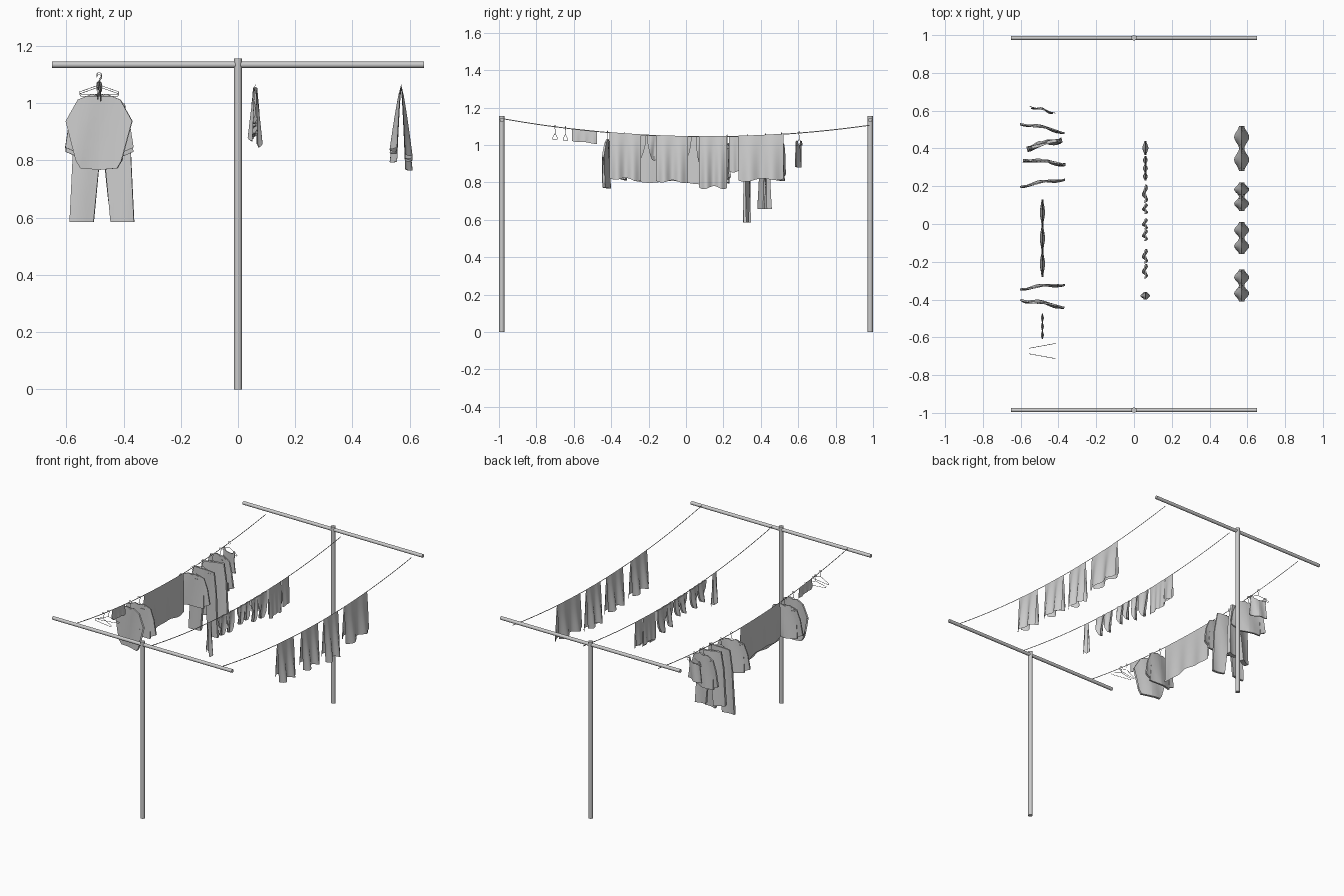
import bpy, bmesh, math
from mathutils import Matrix, Vector

cube = bpy.data.objects.get("Cube")
if cube:
    bpy.data.objects.remove(cube, do_unlink=True)

grey = bpy.data.materials.new("plain grey")
grey.use_nodes = True
grey.diffuse_color = (0.6, 0.6, 0.6, 1)
grey.node_tree.nodes["Principled BSDF"].inputs["Base Color"].default_value = (0.6, 0.6, 0.6, 1)

LEFT, MIDDLE, RIGHT = 0.57, 0.06, -0.485     # x of the three lines


def line_z(y):
    """Height of the sagging line."""
    return 1.045 - 0.018 * y + 0.081 * y * y


def finish(bm, name, smooth=True):
    mesh = bpy.data.meshes.new(name)
    bm.to_mesh(mesh)
    bm.free()
    ob = bpy.data.objects.new(name, mesh)
    bpy.context.collection.objects.link(ob)
    mesh.materials.append(grey)
    if smooth:
        bpy.ops.object.select_all(action='DESELECT')
        ob.select_set(True)
        bpy.context.view_layer.objects.active = ob
        bpy.ops.object.shade_smooth_by_angle(angle=math.radians(35))
    return ob


def pole(name, radius, length, matrix):
    bm = bmesh.new()
    bmesh.ops.create_cone(bm, cap_ends=True, segments=16, radius1=radius,
                          radius2=radius, depth=length, matrix=matrix)
    finish(bm, name)


def surface(name, point, nu, nv):
    """Open sheet sampled from point(u, v) with u and v in 0..1."""
    bm = bmesh.new()
    rows = [[bm.verts.new(point(i / nu, j / nv)) for j in range(nv + 1)] for i in range(nu + 1)]
    for a, b in zip(rows, rows[1:]):
        for j in range(nv):
            bm.faces.new((a[j], b[j], b[j + 1], a[j + 1]))
    bmesh.ops.recalc_face_normals(bm, faces=bm.faces)
    return finish(bm, name)


def drape(name, x, y0, y1, drop, spread, folds=2, lean=0.0):
    """Cloth folded over a line, opening downwards with soft folds."""
    def point(u, v):
        side = 2 * v - 1
        depth = abs(side)
        y = y0 + (y1 - y0) * u
        fold = 0.35 + 0.65 * math.sin(math.pi * folds * u) ** 2
        length = drop * (1 if side > 0 else 0.9) * (1 + 0.03 * math.sin(9 * u))
        out = math.copysign(spread * fold * depth ** 0.8, side) if side else 0
        return (x + out, y + lean * depth * (u - 0.5) * (y1 - y0),
                line_z(y) + 0.003 - length * depth)
    surface(name, point, 20, 12)


def garment(name, half, x, y, angle, thick=0.006, wave=0.006):
    """Flat hollow garment cut from a mirrored outline, with gentle ripples."""
    bm = bmesh.new()
    outline = half + [(-a, b) for a, b in reversed(half) if a > 0]
    bm.faces.new([bm.verts.new((a, 0, b)) for a, b in outline])
    bmesh.ops.triangulate(bm, faces=bm.faces)
    wide = max(a for a, b in half)
    low = min(b for a, b in half)
    for i in range(-5, 6):
        bmesh.ops.bisect_plane(bm, geom=bm.verts[:] + bm.edges[:] + bm.faces[:],
                               plane_co=(wide * i / 6, 0, 0), plane_no=(1, 0, 0))
    for i in range(1, 5):
        bmesh.ops.bisect_plane(bm, geom=bm.verts[:] + bm.edges[:] + bm.faces[:],
                               plane_co=(0, 0, low * i / 5), plane_no=(0, 0, 1))
    front = set(bm.verts)
    ext = bmesh.ops.extrude_face_region(bm, geom=bm.faces[:], use_keep_orig=True)
    back = {g for g in ext["geom"] if isinstance(g, bmesh.types.BMVert)}
    for v in bm.verts:
        a, b = v.co.x / wide, v.co.z / low
        v.co.y = wave * math.sin(4 * a + 2 * b) * (0.4 + b)
        v.co.y += (thick if v in back else -thick) * (0.5 + 0.5 * b)
    bmesh.ops.recalc_face_normals(bm, faces=bm.faces)
    bm.transform(Matrix.Translation((x, y, line_z(y))) @ Matrix.Rotation(angle, 4, 'Z'))
    finish(bm, name)


def hanger(name, y, angle):
    """Wire triangle with a hook over the line."""
    hook = [(0.009 * math.cos(t), 0.009 * math.sin(t))
            for t in [math.pi * (1.05 - k / 5) for k in range(7)]]
    path = hook + [(0, -0.014), (0, -0.034), (0.07, -0.058), (0.066, -0.066),
                   (-0.066, -0.066), (-0.07, -0.058), (0, -0.034)]
    curve = bpy.data.curves.new(name, 'CURVE')
    curve.dimensions = '3D'
    curve.bevel_depth = 0.0014
    curve.bevel_resolution = 1
    spline = curve.splines.new('POLY')
    spline.points.add(len(path) - 1)
    for p, (a, b) in zip(spline.points, path):
        p.co = (a, 0, b, 1)
    curve.materials.append(grey)
    ob = bpy.data.objects.new(name, curve)
    bpy.context.collection.objects.link(ob)
    ob.location = (RIGHT, y, line_z(y))
    ob.rotation_euler.z = angle


# Posts and crossbars
for name, y in (("front", -0.985), ("back", 0.985)):
    pole(name + "_post", 0.014, 1.155, Matrix.Translation((0, y, 0.5775)))
    pole(name + "_crossbar", 0.011, 1.3,
         Matrix.Translation((0, y, 1.134)) @ Matrix.Rotation(math.pi / 2, 4, 'Y'))

# Lines, as narrow upright ribbons
for name, x in (("left", LEFT), ("middle", MIDDLE), ("right", RIGHT)):
    surface(name + "_line", lambda u, v: (x, 1.96 * u - 0.98,
            line_z(1.96 * u - 0.98) + 0.005 * (v - 0.5)), 32, 1)

# Towels on the left line
for i, (y0, y1, drop) in enumerate([(-0.41, -0.24, 0.245), (-0.16, 0.01, 0.245),
                                    (0.07, 0.22, 0.275), (0.28, 0.52, 0.24)]):
    drape(f"towel_{i + 1}", LEFT, y0, y1, drop, 0.04)

# Small washing on the middle line
drape("socks", MIDDLE, -0.40, -0.36, 0.215, 0.026, 1)
drape("hand_towel", MIDDLE, 0.23, 0.36, 0.19, 0.013, 3)
drape("face_cloth", MIDDLE, 0.365, 0.44, 0.17, 0.016, 1)
briefs = [(0, 0), (0.04, 0), (0.036, -0.05), (0.024, -0.10), (0.012, -0.13), (0, -0.135)]
for i, (y, scale, drop) in enumerate([(-0.25, 0.95, 0.95), (-0.17, 0.95, 1.0), (-0.06, 0.75, 0.9),
                                      (0.0, 0.75, 0.85), (0.08, 0.7, 1.15), (0.16, 1.2, 1.2)]):
    garment(f"underwear_{i + 1}", [(a * scale, b * drop) for a, b in briefs],
            MIDDLE, y, math.pi / 2, 0.008, 0.008)

# Sheet and cloth on the right line
drape("bed_sheet", RIGHT, -0.28, 0.13, 0.25, 0.014, 3)
drape("pillow_case", RIGHT, -0.61, -0.475, 0.068, 0.008, 3)

# Garment outlines, right half from the neck or waist down to the middle of the hem
shirt = [(0, -0.045), (0.025, -0.035), (0.075, -0.055), (0.118, -0.13), (0.088, -0.15),
         (0.078, -0.125), (0.08, -0.27), (0.065, -0.295), (0, -0.30)]
long_shirt = [(0, -0.045), (0.025, -0.035), (0.08, -0.055), (0.105, -0.12), (0.12, -0.215),
              (0.085, -0.23), (0.078, -0.13), (0.082, -0.245), (0, -0.25)]
trousers = [(0, -0.05), (0.08, -0.05), (0.1, -0.18), (0.113, -0.463), (0.03, -0.463),
            (0.012, -0.28), (0, -0.26)]
short_trousers = [(a * 0.85, b * 0.85) for a, b in trousers]
vest = [(0, -0.07), (0.03, -0.06), (0.04, -0.04), (0.055, -0.045), (0.05, -0.09),
        (0.06, -0.18), (0, -0.185)]

# Empty hangers
hanger("empty_hanger_1", -0.70, -0.18)
hanger("empty_hanger_2", -0.645, 0.18)

# Garments on hangers along the right line
for name, half, y, slope, thick in [
        ("front_shirt", shirt, -0.42, -0.16, 0.008),
        ("long_shirt_1", long_shirt, -0.33, 0.1, 0.006),
        ("long_shirt_2", long_shirt, 0.22, 0.16, 0.006),
        ("trousers", trousers, 0.33, -0.11, 0.008),
        ("short_trousers", short_trousers, 0.425, 0.24, 0.014),
        ("back_shirt", long_shirt, 0.51, -0.2, 0.006),
        ("vest", vest, 0.605, -0.26, 0.003)]:
    hanger(name + "_hanger", y, slope)
    garment(name, half, RIGHT + (0.01 if "trousers" in name else 0), y, slope, thick)
